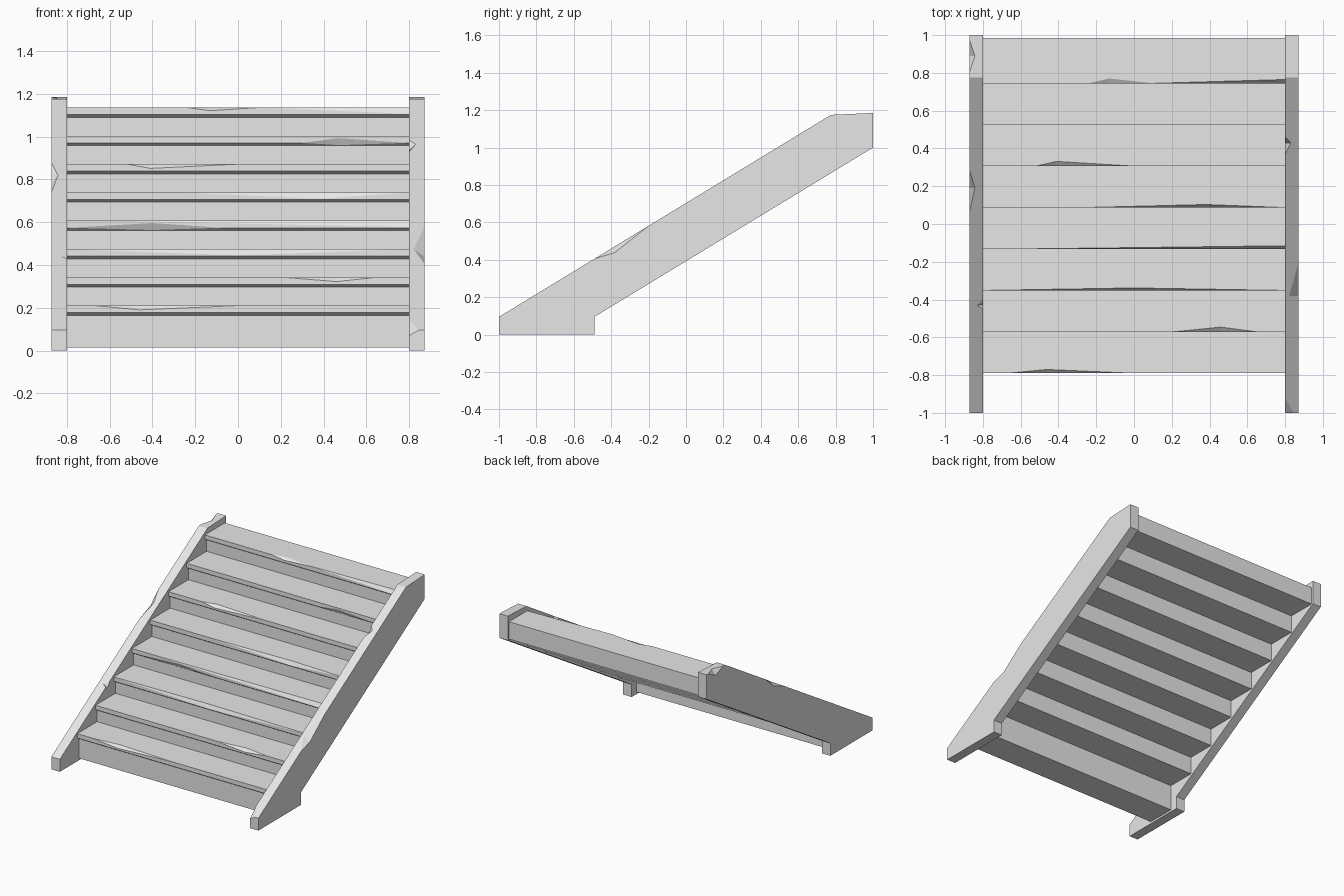
import bpy, bmesh
from mathutils import Vector

cube = bpy.data.objects.get("Cube")
if cube:
    bpy.data.objects.remove(cube, do_unlink=True)

grey = bpy.data.materials.new("worn_grey")
grey.use_nodes = True
grey.diffuse_color = (0.8, 0.8, 0.8, 1)
grey.node_tree.nodes["Principled BSDF"].inputs["Base Color"].default_value = (0.8, 0.8, 0.8, 1)


def add_object(name, bm):
    bmesh.ops.recalc_face_normals(bm, faces=bm.faces)
    mesh = bpy.data.meshes.new(name)
    bm.to_mesh(mesh)
    bm.free()
    mesh.materials.append(grey)
    obj = bpy.data.objects.new(name, mesh)
    bpy.context.collection.objects.link(obj)
    return obj


def extrude_profile(name, profile, x0, x1):
    """Side profile of (y, z) points extruded along x."""
    bm = bmesh.new()
    face = bm.faces.new([bm.verts.new((x0, y, z)) for y, z in profile])
    grown = bmesh.ops.extrude_face_region(bm, geom=[face])["geom"]
    verts = [v for v in grown if isinstance(v, bmesh.types.BMVert)]
    bmesh.ops.translate(bm, verts=verts, vec=(x1 - x0, 0, 0))
    return add_object(name, bm)


def chip(obj, surface_points, edge_point, inner_point):
    """Knock a faceted chip off an edge or corner."""
    bm = bmesh.new()
    outside = 2 * Vector(edge_point) - Vector(inner_point)
    for p in [*surface_points, outside]:
        bm.verts.new(p)
    bmesh.ops.convex_hull(bm, input=bm.verts)
    cutter = add_object("chip_cutter", bm)
    cutter.hide_render = True
    mod = obj.modifiers.new("chip", "BOOLEAN")
    mod.operation, mod.solver, mod.object = "DIFFERENCE", "EXACT", cutter
    graph = bpy.context.evaluated_depsgraph_get()
    old = obj.data
    obj.data = bpy.data.meshes.new_from_object(obj.evaluated_get(graph))
    obj.modifiers.clear()
    bpy.data.meshes.remove(old)
    bpy.data.objects.remove(cutter, do_unlink=True)


def edge_chip(obj, a, b, cut_1, cut_2):
    a, b, cut_1, cut_2 = map(Vector, (a, b, cut_1, cut_2))
    chip(obj, [a, b, cut_1, cut_2], (a + b) / 2, (cut_1 + cut_2) / 2)


# Steps: overhanging tread with an undercut nosing above a solid riser
LIP = 0.033
tops = [0.21 + 0.1323 * i for i in range(8)]
fronts = [-0.79 + 0.2193 * i for i in range(8)]
steps = []
for i, (top, front) in enumerate(zip(tops, fronts)):
    bottom = tops[i - 1] if i else 0.015
    back, riser = front + 0.24, front + 0.02
    steps.append(extrude_profile(f"step_{i + 1}", [
        (front, top), (front, top - LIP), (riser, top - LIP - 0.013),
        (riser, bottom), (back, bottom), (back, top)], -0.805, 0.805))

# Chips on upper tread edges: step, start x, apex x, end x, depth, drop
for i, x0, xa, x1, depth, drop in [
        (0, -0.67, -0.46, 0, 0.02, 0.02), (1, 0.21, 0.46, 0.65, 0.025, 0.02),
        (2, -0.8, 0, 0.8, 0.013, 0.03), (3, -0.6, 0.8, 0.9, 0.017, 0.03),
        (4, -0.27, 0.38, 0.8, 0.016, 0.03), (5, -0.52, -0.41, 0, 0.025, 0.02),
        (7, -0.24, -0.13, 0.1, 0.025, 0.015), (7, 0.11, 0.8, 0.9, 0.02, 0.03)]:
    y, z = fronts[i], tops[i]
    edge_chip(steps[i], (x0, y, z), (x1, y, z), (xa, y + depth, z), (xa, y, z - drop))

# Chips on lower nosing edges
for i, x0, xa, x1 in [(3, -0.79, -0.4, -0.08), (6, 0.3, 0.47, 0.79)]:
    y, z = fronts[i], tops[i] - LIP
    edge_chip(steps[i], (x0, y, z), (x1, y, z), (xa, y, z + 0.022), (xa, y + 0.016, z - 0.0104))

# Stringers on both sides
profile = [(-1, 0), (-0.49, 0), (-0.49, 0.095), (1, 1), (1, 1.185), (0.775, 1.175), (-1, 0.095)]
stringers = {s: extrude_profile(n, profile, s * 0.8, s * 0.872)
             for s, n in ((1, "left_stringer"), (-1, "right_stringer"))}


def rail_z(y):
    if y > 0.775:
        return 1.175 + (y - 0.775) * 0.01 / 0.225
    return 0.095 + (y + 1) * 1.08 / 1.775


# Chips on stringer top edges: side, edge x, start y, apex y, end y, inward x, drop
for s, x, y0, ya, y1, dx, drop in [
        (1, 0.872, -0.49, -0.38, -0.2, -0.05, 0.033), (1, 0.8, 0.37, 0.43, 0.46, 0.03, 0.03),
        (-1, -0.872, 0.06, 0.19, 0.29, 0.03, 0.03), (-1, -0.872, 0.8, 0.89, 0.98, 0.03, 0.04),
        (-1, -0.8, -0.45, -0.43, -0.4, -0.03, 0.02)]:
    edge_chip(stringers[s], (x, y0, rail_z(y0)), (x, y1, rail_z(y1)),
              (x + dx, ya, rail_z(ya)), (x, ya, rail_z(ya) - drop))

# Broken front corner of the left foot
corner = Vector((0.8, -1, 0.095))
points = [corner + Vector(d) for d in ((0.045, 0, 0), (0, 0, -0.025), (0, 0.08, 0.0487))]
chip(stringers[1], points, corner, sum(points, Vector()) / 3)
